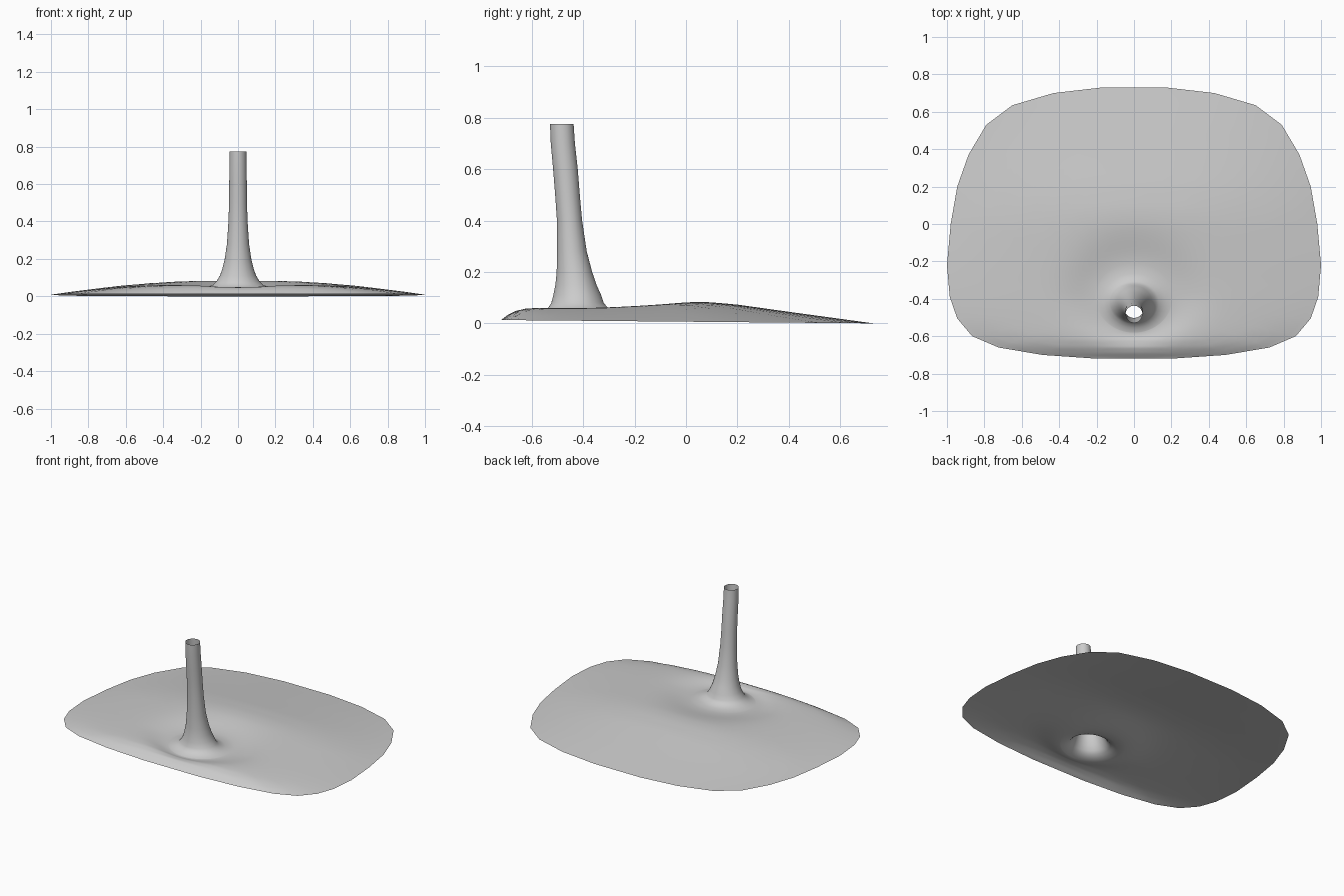
import bpy, bmesh, math

cube = bpy.data.objects.get("Cube")
if cube:
    bpy.data.objects.remove(cube, do_unlink=True)

grey = bpy.data.materials.new("plain grey")
grey.use_nodes = True
grey.diffuse_color = (0.6, 0.6, 0.6, 1)
grey.node_tree.nodes["Principled BSDF"].inputs["Base Color"].default_value = (0.6, 0.6, 0.6, 1)

# Half of the sheet outline from back to front, and its crown height along y
HALF = [(0.17, 0.73), (0.43, 0.70), (0.65, 0.635), (0.79, 0.53), (0.885, 0.37),
        (0.945, 0.20), (0.98, 0.0), (1.0, -0.22), (0.985, -0.39), (0.945, -0.505),
        (0.865, -0.60), (0.725, -0.66), (0.49, -0.70), (0.2, -0.72)]
CROWN = [(-0.72, 0.013), (-0.69, 0.036), (-0.66, 0.053), (-0.62, 0.065), (-0.57, 0.069),
         (-0.3, 0.076), (0.0, 0.086), (0.08, 0.084), (0.2, 0.073), (0.4, 0.045), (0.73, 0.0)]
WIDTH = sorted((y, x) for x, y in HALF)
CENTRE_Y = -0.42


def lerp(a, b, t):
    return a + (b - a) * t


def sample(table, v):
    if v <= table[0][0]:
        return table[0][1]
    for (a, p), (b, q) in zip(table, table[1:]):
        if v <= b:
            return lerp(p, q, (v - a) / (b - a))
    return table[-1][1]


def edge_height(y):
    return 0.013 * min(1, max(0, (0.73 - y) / 1.45))


def sheet_height(x, y, beyond, angle):
    """Domed sheet, sunk around the foot of the spout."""
    ratio = min(1, abs(x) / sample(WIDTH, y))
    edge = edge_height(y)
    dome = edge + (sample(CROWN, y) - edge) * (1 - ratio ** 2.2)
    spread = lerp(0.06, 0.16, min(1, 1 + math.sin(angle)))
    return dome - 0.03 * math.exp(-(beyond / spread) ** 2)


# Outline split finely enough for a round spout
corners = HALF + [(-x, y) for x, y in reversed(HALF)]
outline = []
for i, (x0, y0) in enumerate(corners):
    x1, y1 = corners[(i + 1) % len(corners)]
    turn = (math.atan2(y0 - CENTRE_Y, x0) - math.atan2(y1 - CENTRE_Y, x1)) % (2 * math.pi)
    n = max(1, round(turn / math.radians(6)))
    outline += [(lerp(x0, x1, k / n), lerp(y0, y1, k / n)) for k in range(n)]
angles = [math.atan2(y - CENTRE_Y, x) for x, y in outline]

# Rings of the sheet, from the rim in to the trough
STEPS = 28
rings = []
for s in range(STEPS, -1, -1):
    t = (s / STEPS) ** 1.3
    ring = []
    for (ox, oy), a in zip(outline, angles):
        tx, ty = 0.2 * math.cos(a), -0.4 + 0.18 * math.sin(a)
        x, y = lerp(tx, ox, t), lerp(ty, oy, t)
        ring.append((x, y, sheet_height(x, y, math.hypot(x - tx, y - ty), a)
                     if s < STEPS else edge_height(y)))
    rings.append(ring)

# Rings of the spout: height, centre y, half width, half depth
SPOUT = [(0.049, -0.41, 0.165, 0.145), (0.062, -0.42, 0.133, 0.115),
         (0.08, -0.422, 0.115, 0.102), (0.11, -0.423, 0.097, 0.093),
         (0.15, -0.428, 0.083, 0.08), (0.2, -0.434, 0.071, 0.069),
         (0.28, -0.444, 0.059, 0.058), (0.4, -0.453, 0.051, 0.049),
         (0.5, -0.461, 0.048, 0.048), (0.6, -0.469, 0.047, 0.048),
         (0.7, -0.479, 0.046, 0.047), (0.775, -0.483, 0.045, 0.046)]
for z, cy, rx, ry in SPOUT:
    rings.append([(rx * math.cos(a), cy + ry * math.sin(a), z) for a in angles])

# Skin the rings into one open surface
bm = bmesh.new()
loops = [[bm.verts.new(p) for p in ring] for ring in rings]
count = len(outline)
for outer, inner in zip(loops, loops[1:]):
    for i in range(count):
        j = (i + 1) % count
        bm.faces.new((outer[j], outer[i], inner[i], inner[j]))
for f in bm.faces:
    f.smooth = True
mesh = bpy.data.meshes.new("sheet_with_spout")
bm.to_mesh(mesh)
bm.free()
mesh.materials.append(grey)
obj = bpy.data.objects.new("sheet_with_spout", mesh)
bpy.context.collection.objects.link(obj)
